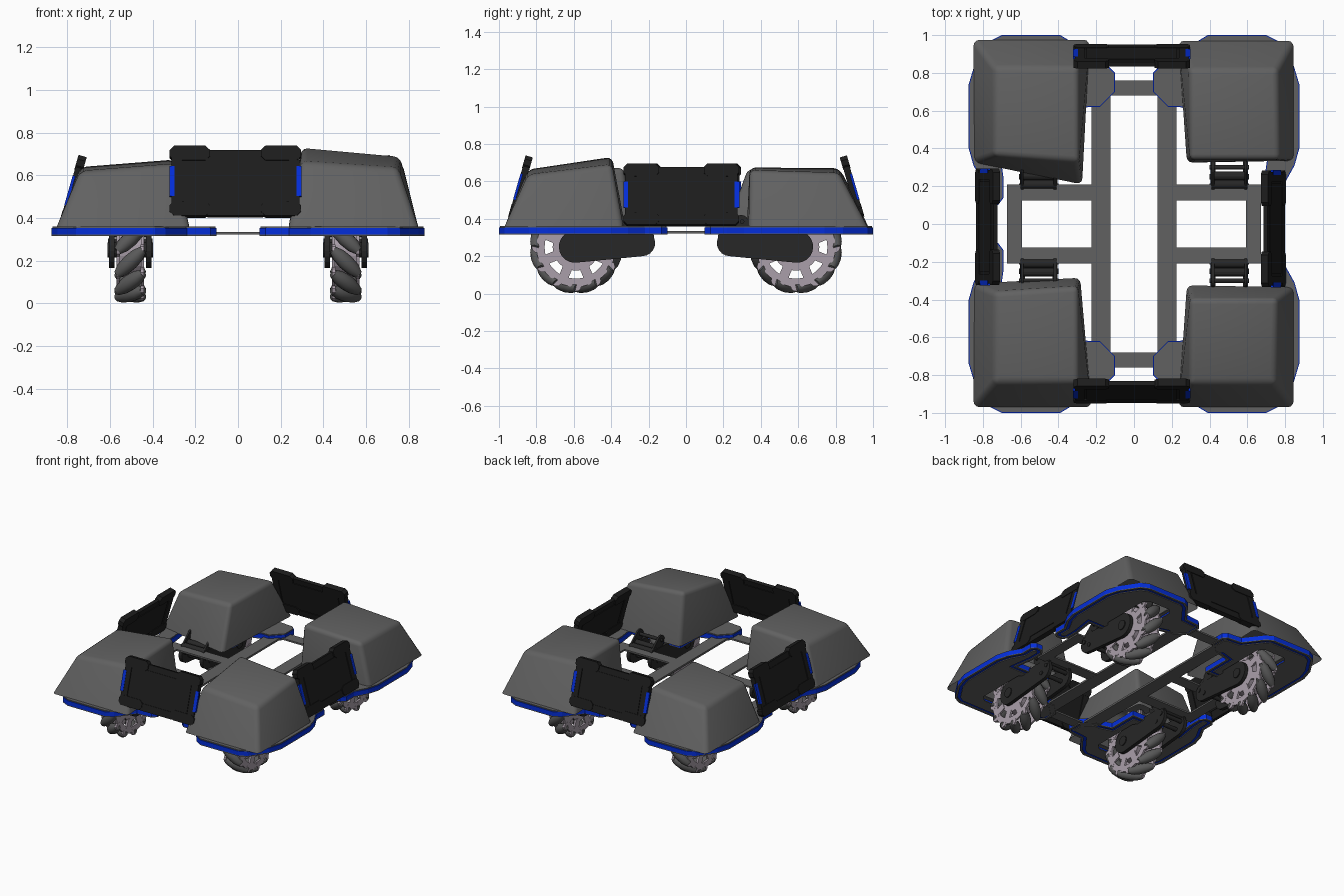
import bpy, bmesh
from math import pi, sin, cos, atan2, radians
from mathutils import Matrix, Vector

if "Cube" in bpy.data.objects:
    bpy.data.objects.remove(bpy.data.objects["Cube"])


def material(name, rgb):
    m = bpy.data.materials.new(name)
    m.use_nodes = True
    m.diffuse_color = (*rgb, 1)
    m.node_tree.nodes["Principled BSDF"].inputs["Base Color"].default_value = (*rgb, 1)
    return m


GREY = material("body grey", (0.12, 0.12, 0.12))
BLACK = material("panel black", (0.012, 0.012, 0.012))
DARK = material("arm charcoal", (0.02, 0.02, 0.02))
BLUE = material("strip blue", (0.001, 0.027, 0.7))
RIM = material("rim mauve", (0.4, 0.345, 0.4))
RUBBER = material("roller grey", (0.1, 0.1, 0.1))


def finish(name, bm, mat, matrix=Matrix(), smooth=False):
    bmesh.ops.transform(bm, matrix=matrix, verts=bm.verts)
    bmesh.ops.recalc_face_normals(bm, faces=bm.faces)
    me = bpy.data.meshes.new(name)
    bm.to_mesh(me)
    bm.free()
    me.materials.append(mat)
    ob = bpy.data.objects.new(name, me)
    bpy.context.scene.collection.objects.link(ob)
    if smooth:
        bpy.ops.object.select_all(action="DESELECT")
        ob.select_set(True)
        bpy.context.view_layer.objects.active = ob
        bpy.ops.object.shade_smooth_by_angle(angle=radians(35))


def add_prism(bm, loops, axis, lo, hi):
    """Fill outlines (the later ones are holes) and extrude them along an axis."""
    place = {"x": lambda a, b, h: (h, a, b),
             "y": lambda a, b, h: (a, h, b),
             "z": lambda a, b, h: (a, b, h)}[axis]
    edges = []
    for loop in loops:
        vs = [bm.verts.new(place(a, b, lo)) for a, b in loop]
        edges += [bm.edges.new((vs[i - 1], vs[i])) for i in range(len(vs))]
    fill = bmesh.ops.triangle_fill(bm, edges=edges, use_beauty=True)
    faces = [g for g in fill["geom"] if isinstance(g, bmesh.types.BMFace)]
    ext = bmesh.ops.extrude_face_region(bm, geom=faces, use_keep_orig=True)
    moved = [g for g in ext["geom"] if isinstance(g, bmesh.types.BMVert)]
    bmesh.ops.translate(bm, verts=moved, vec=Vector(place(0, 0, hi - lo)))


def rect(a0, a1, b0, b1, c=0.0):
    """Rectangle with clipped corners."""
    if not c:
        return [(a0, b0), (a1, b0), (a1, b1), (a0, b1)]
    return [(a0 + c, b0), (a1 - c, b0), (a1, b0 + c), (a1, b1 - c),
            (a1 - c, b1), (a0 + c, b1), (a0, b1 - c), (a0, b0 + c)]


def circle(a, b, r, n=24):
    return [(a + r * cos(2 * pi * i / n), b + r * sin(2 * pi * i / n)) for i in range(n)]


def link(p, q, rp, rq, n=10):
    """Rounded outline joining two circles."""
    t = atan2(q[1] - p[1], q[0] - p[0])
    arc = lambda c, r, s: [(c[0] + r * cos(s + pi * i / n), c[1] + r * sin(s + pi * i / n))
                           for i in range(n + 1)]
    return arc(p, rp, t + pi / 2) + arc(q, rq, t - pi / 2)


def inset(loop, d):
    """Move each edge of a clockwise outline inwards by d."""
    out = []
    for i, p in enumerate(loop):
        p, before, after = Vector(p), Vector(loop[i - 1]), Vector(loop[(i + 1) % len(loop)])
        e, f = (p - before).normalized(), (after - p).normalized()
        n, m = Vector((e.y, -e.x)), Vector((f.y, -f.x))
        out.append(tuple(p + (n + m) * d / (1 + n.dot(m))))
    return out


# Frame rails
frame = bmesh.new()
for s in (-1, 1):
    x = sorted((s * 0.125, s * 0.225))
    add_prism(frame, [rect(*x, -0.8, 0.8)], "z", 0.321, 0.335)
    y = sorted((s * 0.68, s * 0.76))
    add_prism(frame, [rect(-0.13, 0.13, *y)], "z", 0.322, 0.334)
    x = sorted((s * 0.593, s * 0.672))
    add_prism(frame, [rect(*x, -0.21, 0.21)], "z", 0.322, 0.334)
    for t in (-1, 1):
        x, y = sorted((s * 0.22, s * 0.6)), sorted((t * 0.125, t * 0.21))
        add_prism(frame, [rect(*x, *y)], "z", 0.322, 0.334)
finish("frame_rails", frame, GREY)

# Corner deck outline, and the slot the wheel passes through
DECK = [(0.24, 0.62), (0.18, 0.62), (0.10, 0.70), (0.10, 0.80), (0.13, 0.83), (0.24, 0.84),
        (0.34, 0.97), (0.39, 1.0), (0.70, 1.0), (0.76, 0.97), (0.845, 0.84), (0.875, 0.74),
        (0.875, 0.40), (0.85, 0.31), (0.80, 0.22), (0.80, 0.13), (0.77, 0.10), (0.72, 0.10),
        (0.69, 0.14), (0.69, 0.24), (0.71, 0.38), (0.31, 0.38), (0.31, 0.60)]
SLOT = rect(0.385, 0.625, 0.43, 0.87, 0.04)
LAYERS = (("deck_top", [inset(DECK, 0.005), SLOT], 0.353, 0.36, GREY),
          ("light_strip", [DECK, rect(0.36, 0.65, 0.42, 0.9)], 0.322, 0.353, BLUE),
          ("deck_rim", [DECK, inset(DECK, 0.016)], 0.316, 0.322, GREY),
          ("deck_bottom", [inset(DECK, 0.036), SLOT], 0.316, 0.322, GREY))


def wheel(tag, sx, sy):
    place = Matrix.Translation((sx * 0.505, sy * 0.588, 0.248))
    rim = bmesh.new()
    for x in (-0.064, 0.05):
        add_prism(rim, [circle(0, 0, 0.212, 36), circle(0, 0, 0.168, 36)], "x", x, x + 0.014)
        for i in range(8):
            turn = Matrix.Rotation(2 * pi * (i + 0.5) / 8, 2)
            spoke = [tuple(turn @ Vector(p)) for p in rect(-0.026, 0.026, 0.11, 0.178)]
            add_prism(rim, [spoke], "x", x, x + 0.014)
        for i in range(12):
            a = 2 * pi * i / 12
            add_prism(rim, [circle(0.207 * cos(a), 0.207 * sin(a), 0.03, 10)],
                      "x", x - 0.001, x + 0.015)
    add_prism(rim, [circle(0, 0, 0.125, 30)], "x", -0.06, 0.06)
    finish(tag + "_wheel_rim", rim, RIM, place)

    # Slanted barrel rollers round the rim
    rollers = bmesh.new()
    profile = [(-0.085, 0.02), (-0.05, 0.033), (0, 0.038), (0.05, 0.033), (0.085, 0.02)]
    for i in range(12):
        m = (Matrix.Rotation(2 * pi * (i + 0.5) / 12, 4, "X") @ Matrix.Translation((0, 0, 0.211))
             @ Matrix.Rotation(radians(45) * sx * sy, 4, "Z"))
        rings = [[rollers.verts.new(m @ Vector((x, a, b))) for a, b in circle(0, 0, r, 12)]
                 for x, r in profile]
        for p, q in zip(rings, rings[1:]):
            for j in range(12):
                rollers.faces.new((p[j - 1], p[j], q[j], q[j - 1]))
        rollers.faces.new(rings[0])
        rollers.faces.new(rings[-1])
    finish(tag + "_wheel_rollers", rollers, RUBBER, place, True)


def swing_arm(tag, mirror):
    arm = bmesh.new()
    body = link((0.595, 0.25), (0.235, 0.27), 0.085, 0.07)
    ear = link((0.22, 0.3), (0.295, 0.38), 0.05, 0.04)
    for x in (0.405, 0.578):
        add_prism(arm, [body], "x", x, x + 0.026)
        add_prism(arm, [ear], "x", x + 0.006, x + 0.02)
    # Bosses, axle and spacer bars
    for y, z, r, x0, x1 in ((0.595, 0.25, 0.035, 0.398, 0.611), (0.2, 0.29, 0.015, 0.4, 0.61),
                            (0.25, 0.25, 0.015, 0.4, 0.61), (0.21, 0.33, 0.022, 0.41, 0.6),
                            (0.255, 0.34, 0.022, 0.41, 0.6), (0.3, 0.385, 0.012, 0.4, 0.61)):
        add_prism(arm, [circle(y, z, r, 16)], "x", x0, x1)
    finish(tag + "_swing_arm", arm, DARK, mirror)


def pod(tag, mirror, base, top):
    """Open shell; corners run inner, outer x, far corner, outer y."""
    bm = bmesh.new()
    lo = [bm.verts.new((a, b, 0.358)) for a, b in base]
    hi = [bm.verts.new(p) for p in top]
    for i in range(4):
        bm.faces.new((lo[i - 1], lo[i], hi[i], hi[i - 1]))
    bm.faces.new(hi)
    edges = [e for e in bm.edges if not e.is_boundary]
    bmesh.ops.bevel(bm, geom=edges, offset=0.03, segments=3, profile=0.5, affect="EDGES")
    finish(tag + "_pod", bm, GREY, mirror, True)


BASE = [(0.28, 0.325), (0.845, 0.335), (0.845, 0.97), (0.235, 0.97)]
LEAN = [(0.285, 0.285), (0.845, 0.315), (0.85, 0.97), (0.225, 0.97)]
SKEW = [(0.275, 0.21), (0.845, 0.325), (0.85, 0.975), (0.235, 0.975)]
CORNERS = {
    "front_left": (1, -1, BASE, [(0.295, 0.395, 0.733), (0.76, 0.395, 0.69),
                                 (0.75, 0.845, 0.635), (0.295, 0.845, 0.665)]),
    "back_left": (1, 1, BASE, [(0.295, 0.34, 0.675), (0.77, 0.34, 0.66),
                               (0.76, 0.82, 0.645), (0.295, 0.82, 0.672)]),
    "front_right": (-1, -1, LEAN, [(0.295, 0.33, 0.675), (0.74, 0.36, 0.64),
                                   (0.74, 0.84, 0.62), (0.295, 0.84, 0.655)]),
    "back_right": (-1, 1, SKEW, [(0.29, 0.33, 0.67), (0.74, 0.36, 0.64),
                                 (0.74, 0.83, 0.625), (0.295, 0.83, 0.66)]),
}
for tag, (sx, sy, base, top) in CORNERS.items():
    mirror = Matrix.Diagonal((sx, sy, 1, 1))
    for part, loops, lo, hi, mat in LAYERS:
        layer = bmesh.new()
        add_prism(layer, loops, "z", lo, hi)
        finish(f"{tag}_{part}", layer, mat, mirror)
    pod(tag, mirror, base, top)
    wheel(tag, sx, sy)
    swing_arm(tag, mirror)

# Tilted display panels, one per side
for tag, loc, turn in (("front", (-0.012, -0.885, 0.57), 0), ("left", (0.738, -0.025, 0.527), 90),
                       ("back", (-0.012, 0.888, 0.57), 180), ("right", (-0.775, -0.015, 0.527), 270)):
    m = (Matrix.Translation(loc) @ Matrix.Rotation(radians(turn), 4, "Z")
         @ Matrix.Rotation(radians(-16), 4, "X"))
    panel = bmesh.new()
    add_prism(panel, [rect(-0.3, 0.3, -0.168, 0.152, 0.02)], "y", -0.012, 0.012)
    add_prism(panel, [rect(-0.24, 0.24, -0.11, 0.11, 0.01)], "y", -0.016, 0.016)
    for s in (-1, 1):
        x = sorted((s * 0.12, s * 0.308))
        for z0, z1 in ((0.1, 0.17), (-0.17, -0.1)):
            add_prism(panel, [rect(*x, z0, z1, 0.02)], "y", -0.02, 0.02)
        x = sorted((s * 0.25, s * 0.3))
        add_prism(panel, [rect(*x, -0.13, 0.13)], "y", -0.018, 0.018)
    add_prism(panel, [rect(-0.13, 0.13, -0.17, -0.12)], "y", -0.016, 0.016)
    finish(tag + "_panel", panel, BLACK, m)
    lights = bmesh.new()
    for s in (-1, 1):
        x = sorted((s * 0.285, s * 0.31))
        add_prism(lights, [rect(*x, -0.075, 0.07)], "y", -0.0195, -0.006)
    finish(tag + "_panel_lights", lights, BLUE, m)
